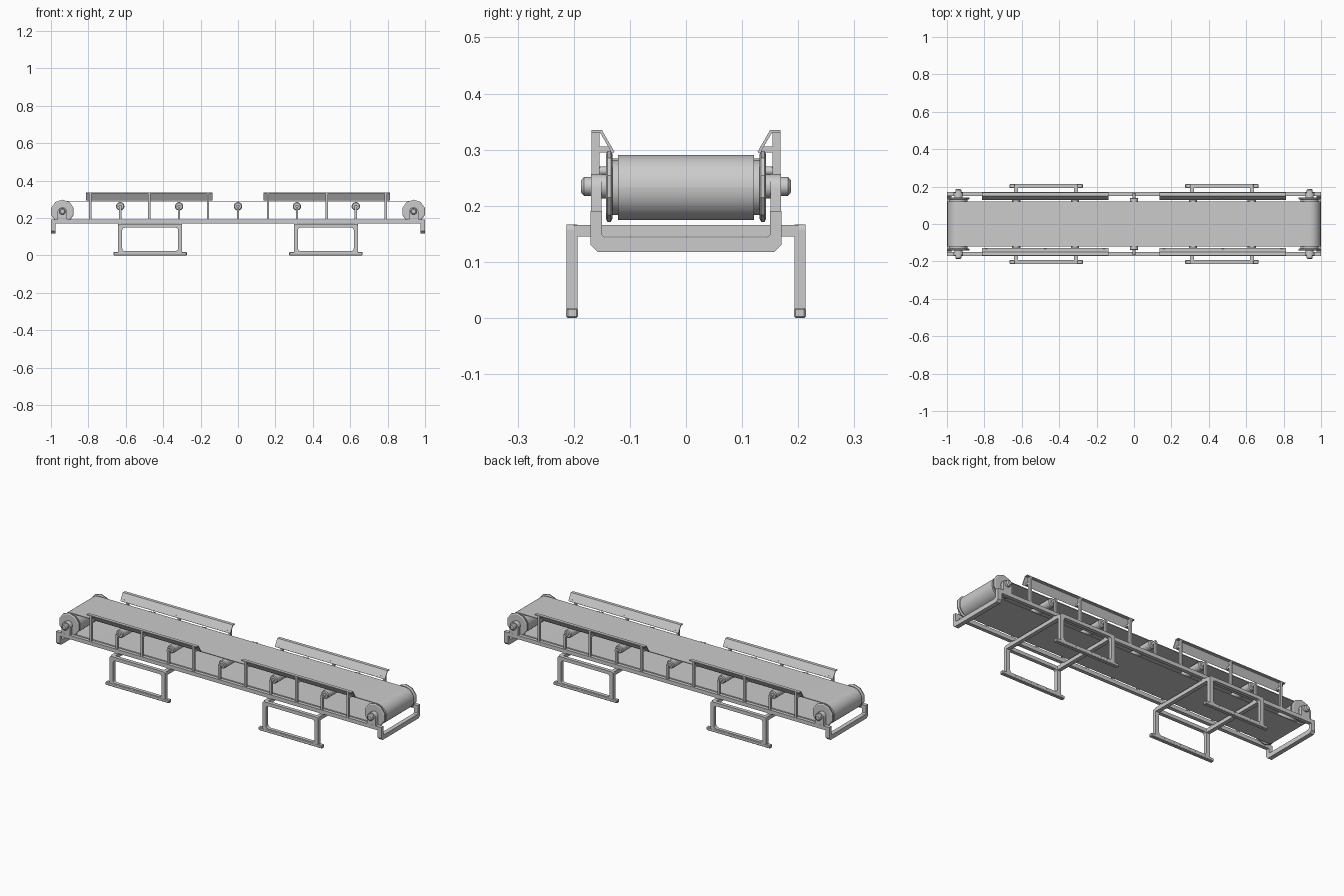
import bpy, bmesh, math
from mathutils import Vector

if "Cube" in bpy.data.objects:
    bpy.data.objects.remove(bpy.data.objects["Cube"])

grey = bpy.data.materials.new("light grey metal")
grey.diffuse_color = (0.6, 0.6, 0.6, 1)
grey.use_nodes = True
grey.node_tree.nodes["Principled BSDF"].inputs["Base Color"].default_value = grey.diffuse_color


def finish(name, bm, smooth=False, bevel=0.0):
    bmesh.ops.recalc_face_normals(bm, faces=bm.faces)
    me = bpy.data.meshes.new(name)
    bm.to_mesh(me)
    bm.free()
    me.materials.append(grey)
    ob = bpy.data.objects.new(name, me)
    bpy.context.collection.objects.link(ob)
    if smooth:
        me.shade_smooth()
        me.set_sharp_from_angle(angle=math.radians(35))
    if bevel:
        mod = ob.modifiers.new("edge bevel", 'BEVEL')
        mod.width, mod.segments = bevel, 1
    return ob


def place(axis, a, b, d):
    """Profile point (a, b) at depth d along an axis."""
    return Vector((d, a, b)) if axis == 'x' else Vector((a, d, b))


def prism(name, pts, axis, d0, d1, **kw):
    bm = bmesh.new()
    f = bm.faces.new([bm.verts.new(place(axis, a, b, d0)) for a, b in pts])
    ext = bmesh.ops.extrude_face_region(bm, geom=[f])["geom"]
    shift = place(axis, 0, 0, d1 - d0)
    bmesh.ops.translate(bm, vec=shift, verts=[v for v in ext if isinstance(v, bmesh.types.BMVert)])
    return finish(name, bm, **kw)


def box(name, x, y, z, **kw):
    return prism(name, [(x[0], z[0]), (x[1], z[0]), (x[1], z[1]), (x[0], z[1])],
                 'y', y[0], y[1], **kw)


def span(a, b, s):
    return (a, b) if s > 0 else (-b, -a)


def lathe(name, x, z, profile, n, smooth=True, side=1):
    """Turned part about the y direction; profile holds (y, radius)."""
    bm = bmesh.new()
    rings = []
    for y, r in profile:
        rings.append([bm.verts.new((x + r * math.cos((i + .5) * math.tau / n), side * y,
                                    z + r * math.sin((i + .5) * math.tau / n))) for i in range(n)])
    for p, q in zip(rings, rings[1:]):
        for i in range(n):
            bm.faces.new((p[i], p[(i + 1) % n], q[(i + 1) % n], q[i]))
    bm.faces.new(rings[0])
    bm.faces.new(rings[-1])
    return finish(name, bm, smooth)


def ring_part(name, outer, inner, y0, y1, smooth=False):
    """Closed frame between two loops with equal point counts."""
    bm = bmesh.new()
    loops = [[bm.verts.new((a, y, b)) for a, b in pts]
             for pts, y in ((outer, y0), (outer, y1), (inner, y1), (inner, y0))]
    n = len(outer)
    for k in range(4):
        p, q = loops[k], loops[(k + 1) % 4]
        for i in range(n):
            bm.faces.new((p[i], p[(i + 1) % n], q[(i + 1) % n], q[i]))
    return finish(name, bm, smooth)


def round_rect(x0, x1, z0, z1, r, n=4):
    pts = []
    for k, (cx, cz) in enumerate(((x1 - r, z1 - r), (x0 + r, z1 - r),
                                  (x0 + r, z0 + r), (x1 - r, z0 + r))):
        for i in range(n + 1):
            t = (k + i / n) * math.pi / 2
            pts.append((cx + r * math.cos(t), cz + r * math.sin(t)))
    return pts


DX, DZ = 0.939, 0.2325   # end drum centre
R = 0.058                # belt outer radius

# Belt loop
ring_part("conveyor_belt",
          round_rect(-DX - R, DX + R, DZ - R, DZ + R, R, 12),
          round_rect(-DX - R + .004, DX + R - .004, DZ - R + .004, DZ + R - .004, R - .004, 12),
          -0.121, 0.121, smooth=True)

for e in (-1, 1):
    # End drums
    lathe("end_drum", e * DX, DZ, [(-.132, .049), (-.1205, .049), (-.1205, .0538),
                                   (.1205, .0538), (.1205, .049), (.132, .049)], 32)
    # U-shaped end bracket
    half = [(.17, .19), (.17, .13), (.158, .118)]
    inner = [(.15, .19), (.15, .149), (.144, .143)]
    pts = (half + [(-a, b) for a, b in reversed(half)]
           + [(-a, b) for a, b in inner] + list(reversed(inner)))
    prism("end_bracket", pts, 'x', e * .976, e * 1.0)
    for s in (-1, 1):
        # Drum flange, bearing block and shaft cap
        lathe("drum_flange", e * DX, DZ + .002, [(.131, .057), (.134, .063), (.140, .063), (.143, .057)],
              10, smooth=False, side=s)
        arc = [(e * DX + .026 * math.cos(t), .231 + .026 * math.sin(t))
               for t in [i * math.pi / 8 for i in range(9)]]
        prism("bearing_block", [(e * DX + .026, .189)] + arc + [(e * DX - .026, .189)],
              'y', s * .151, s * .1695, smooth=True)
        lathe("drum_shaft", e * DX, DZ + .002, [(.142, .022), (.155, .022), (.155, .017),
                                                (.182, .017), (.187, .011)], 16, side=s)

for s in (-1, 1):
    # Long side rails
    box("side_rail", (-1, 1), span(.15, .17, s), (.17, .191))
    for c in (-1, 1):
        # Slanted guard board with folded top lip
        g = [(.1275, .296), (.150, .335), (.168, .335), (.168, .330), (.153, .330), (.1315, .293)]
        prism("guard_board", [(s * a, b) for a, b in g], 'x', c * .475 - .338, c * .475 + .338)
        for k in (-1, 0, 1):
            # Guard posts with short arms
            x = c * .475 + k * .315
            box("guard_post", (x - .006, x + .006), span(.154, .168, s), (.19, .333))
            box("guard_arm", (x - .006, x + .006), span(.132, .156, s), (.295, .306))

# Carrier rollers with supports
for k in range(-2, 3):
    x = k * .315
    lathe("carrier_roller", x, .262, [(-.140, .018), (-.136, .0225), (.136, .0225), (.140, .018)], 16)
    lathe("roller_axle", x, .262, [(-.166, .008), (.166, .008)], 12)
    for s in (-1, 1):
        box("roller_support", (x - .006, x + .006), span(.153, .165, s), (.19, .270))

# Leg stands
for c in (-.47, .47):
    for s in (-1, 1):
        ring_part("leg_frame", round_rect(c - .171, c + .171, .002, .167, .010),
                  round_rect(c - .149, c + .149, .022, .148, .014), s * .193, s * .213)
        box("foot_bar", (c - .196, c + .196), span(.1925, .2135, s), (0, .018), bevel=.003)
    for k in (-1, 1):
        x = c + k * .16
        box("stand_crossbar", (x - .011, x + .011), (-.20, .20), (.145, .166))
    # Pads joining the stand to the rails
        for s in (-1, 1):
            box("rail_pad", (x - .011, x + .011), span(.152, .168, s), (.164, .172))
